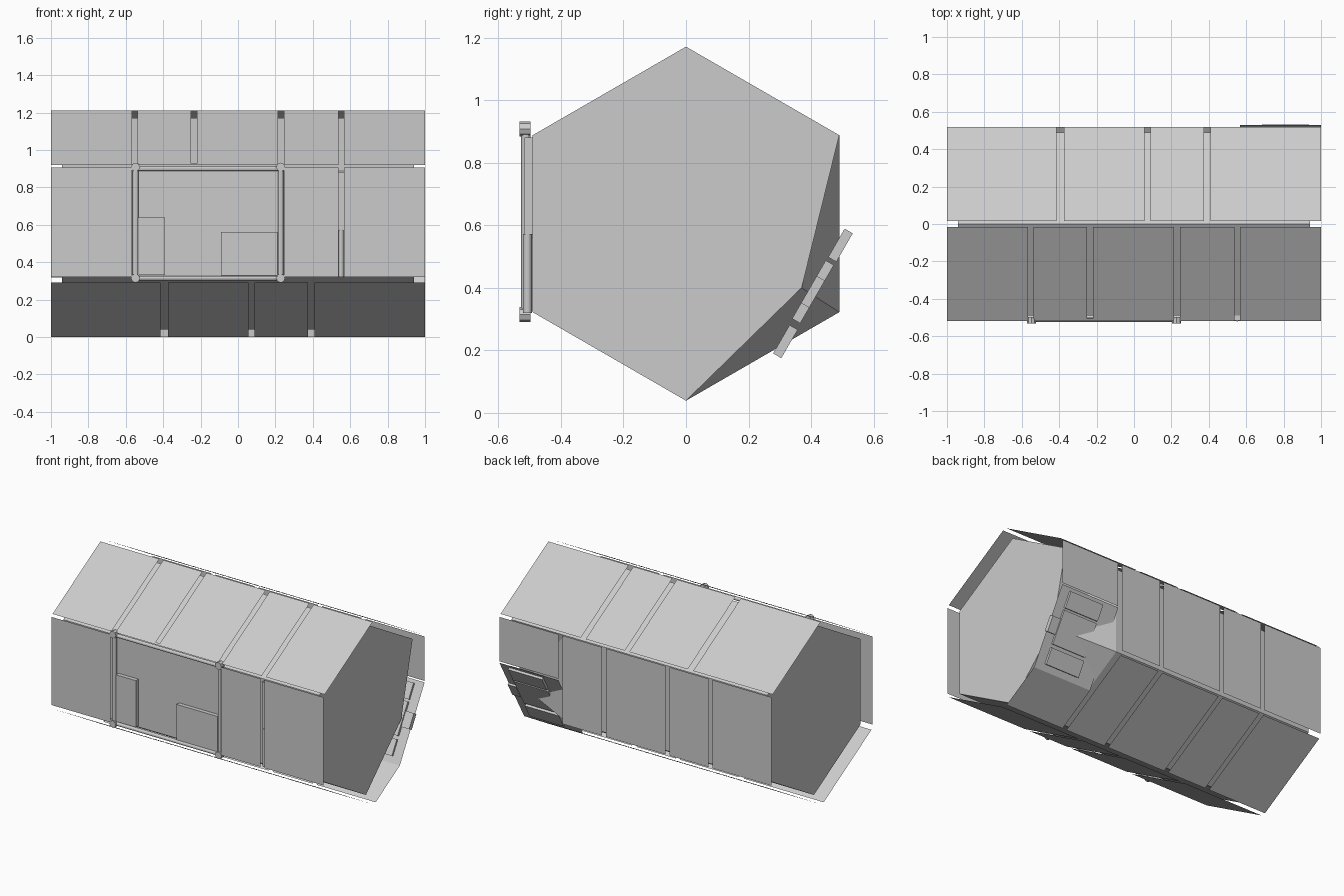
import bpy, bmesh
from math import pi, radians, cos, sin
from mathutils import Vector, Matrix

if "Cube" in bpy.data.objects:
    bpy.data.objects.remove(bpy.data.objects["Cube"])

ZC = 0.605          # axis height of the hexagonal hull


def make(name, bm):
    me = bpy.data.meshes.new(name)
    bm.normal_update()
    bm.to_mesh(me)
    bm.free()
    ob = bpy.data.objects.new(name, me)
    bpy.context.collection.objects.link(ob)
    return ob


def box(name, center, size, tilt=0.0):
    bm = bmesh.new()
    bmesh.ops.create_cube(bm, size=1.0)
    m = Matrix.Translation(center) @ Matrix.Rotation(tilt, 4, 'X') @ Matrix.Diagonal((*size, 1))
    bmesh.ops.transform(bm, matrix=m, verts=bm.verts)
    return make(name, bm)


def rod(name, a, b, r, sides=12):
    a, b = Vector(a), Vector(b)
    bm = bmesh.new()
    bmesh.ops.create_cone(bm, cap_ends=True, segments=sides, radius1=r, radius2=r, depth=(b - a).length)
    q = (b - a).to_track_quat('Z', 'Y').to_matrix().to_4x4()
    bmesh.ops.transform(bm, matrix=Matrix.Translation((a + b) / 2) @ q, verts=bm.verts)
    return make(name, bm)


def panels(name, p, q, spans):
    """Thin sheets between the (y, z) points p and q, one for each x span."""
    bm = bmesh.new()
    for x0, x1 in spans:
        bm.faces.new([bm.verts.new(c) for c in
                      ((x0, *p), (x1, *p), (x1, *q), (x0, *q))])
    return make(name, bm)


# hexagonal core, one lower back corner dented in at the right end
R = 0.566
hexa = [(R * sin(i * pi / 3), ZC + R * cos(i * pi / 3)) for i in range(6)]
bm = bmesh.new()
rings = [[bm.verts.new((x, y, z)) for y, z in hexa] for x in (-0.94, 0.55, 0.94)]
rings[2][2].co = (0.94, 0.37, 0.40)
for r0, r1 in zip(rings, rings[1:]):
    for i in range(6):
        bm.faces.new((r0[i], r0[i - 1], r1[i - 1], r1[i]))
bm.faces.new(rings[0])
bm.faces.new(rings[2][::-1])
bmesh.ops.triangulate(bm, faces=[f for f in bm.faces if rings[2][2] in f.verts and len(f.verts) == 4])
bmesh.ops.recalc_face_normals(bm, faces=bm.faces)
make("hull_core", bm)

# outer skin panels split by narrow gaps
four = [(-1, -0.567), (-0.537, -0.25), (-0.22, 0.215), (0.245, 0.537), (0.567, 1)]
three = [(-1, -0.415), (-0.375, 0.055), (0.087, 0.375), (0.41, 1)]
ridge, eave = (0.0165, 1.21), (0.518, 0.92)


def pt(p, sy, sz):
    return (sy * p[0], p[1] if sz > 0 else 2 * ZC - p[1])


panels("top_front_panels", pt(ridge, -1, 1), pt(eave, -1, 1), four)
panels("top_back_panels", pt(eave, 1, 1), pt(ridge, 1, 1), three)
panels("bottom_front_panels", pt(eave, -1, -1), pt(ridge, -1, -1), three)
panels("bottom_back_panels", pt(ridge, 1, -1), pt(eave, 1, -1), four[:-1])
panels("back_panels", (0.53, 0.318), (0.53, 0.905), four[:-1])
panels("front_panels", (-0.53, 0.905), (-0.53, 0.32), [four[0], four[3], four[4]])
panels("top_front_gap_bridge", (-0.505, 0.9275), pt(eave, -1, 1), [(-0.25, -0.22)])

# notched back corner with a sloping plate
panels("notch_upper_panel", (0.53, 0.61), (0.53, 0.905), [(0.567, 1)])
panels("notch_lower_panel", pt(ridge, 1, -1), (0.27, 0.147), [(0.567, 1)])
panels("notch_plate", (0.27, 0.147), (0.53, 0.60), [(0.567, 1)])

# cluster of blocks on the sloping plate
tilt = radians(-30)
for name, y, z, length in (("lower", 0.318, 0.228, 0.105),
                           ("middle", 0.406, 0.387, 0.215),
                           ("upper", 0.494, 0.536, 0.105)):
    box(name + "_block", (0.81, y, z), (0.25, 0.03, length), tilt)
for side, x in (("left", 0.635), ("right", 0.97)):
    box(side + "_side_block", (x, 0.406, 0.387), (0.06, 0.03, 0.10), tilt)

# front bay frame with corner nodes
xl, xr, zb, zt, yf = -0.548, 0.228, 0.314, 0.9, -0.512
for x in (xl, xr):
    rod("bay_post", (x, yf, zb), (x, yf, zt), 0.015)
    for z in (zb, zt + 0.008):
        rod("bay_corner_node", (x, -0.533, z), (x, -0.498, z), 0.024, 8)
for z in (zb, zt):
    rod("bay_rail", (xl, yf, z), (xr, yf, z), 0.012)

# raised equipment covers inside the bay
box("tall_cover", (-0.462, -0.502, 0.485), (0.146, 0.03, 0.31))
box("wide_cover", (0.061, -0.502, 0.445), (0.302, 0.03, 0.235))

# strut and pipe in the front right gap
box("gap_strut", (0.552, -0.503, 0.725), (0.028, 0.027, 0.31))
rod("gap_pipe", (0.552, -0.507, 0.32), (0.552, -0.507, 0.572), 0.014)
